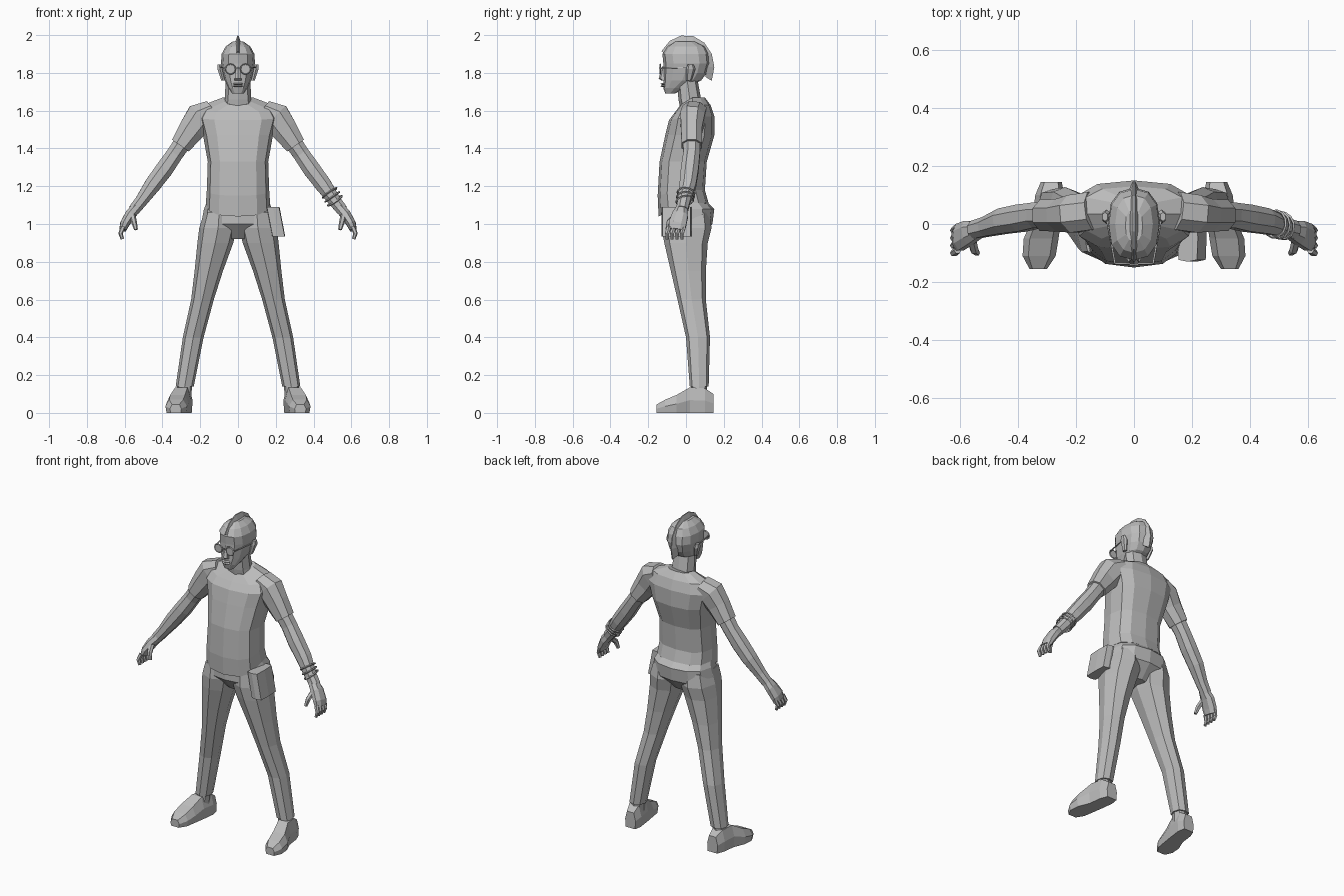
import bpy, bmesh, math
from mathutils import Vector

cube = bpy.data.objects.get("Cube")
if cube:
    bpy.data.objects.remove(cube, do_unlink=True)

COLOUR = (.5, .5, .5, 1)
grey = bpy.data.materials.new("plain grey")
grey.use_nodes = True
grey.diffuse_color = COLOUR
grey.node_tree.nodes["Principled BSDF"].inputs["Base Color"].default_value = COLOUR

DEPTH_AXIS = Vector((0, 1, 0))
UP_AXIS = Vector((0, 0, 1))


def skin(name, rings, wrap=False, side=1):
    """Join rings of points into a closed faceted part; side -1 mirrors it."""
    bm = bmesh.new()
    rows = [[bm.verts.new((x * side, y, z)) for x, y, z in ring] for ring in rings]
    pairs = list(zip(rows, rows[1:]))
    if wrap:
        pairs.append((rows[-1], rows[0]))
    else:
        bm.faces.new(rows[0])
        bm.faces.new(rows[-1])
    for lower, upper in pairs:
        for i in range(len(lower)):
            bm.faces.new((lower[i - 1], lower[i], upper[i], upper[i - 1]))
    bmesh.ops.recalc_face_normals(bm, faces=bm.faces)
    mesh = bpy.data.meshes.new(name)
    bm.to_mesh(mesh)
    bm.free()
    mesh.materials.append(grey)
    part = bpy.data.objects.new(name, mesh)
    bpy.context.collection.objects.link(part)


def outline(count, power, offset=0):
    """Unit outline between a circle and a square, starting at the front."""
    points = []
    for i in range(count):
        angle = math.tau * (i + offset) / count - math.pi / 2
        c, s = math.cos(angle), math.sin(angle)
        points.append((math.copysign(abs(c) ** (2 / power), c),
                       math.copysign(abs(s) ** (2 / power), s)))
    return points


def level(z, half, front, back, x=0, dip=0):
    """One horizontal section; dip lowers its front edge."""
    return z, half, front, back, x, dip


def stack(name, levels, sides=8, power=2.4, side=1):
    """Part made of horizontal sections."""
    rings = []
    for z, half, front, back, x, dip in levels:
        middle, reach = (front + back) / 2, (back - front) / 2
        rings.append([(x + c * half, middle + s * reach, z - dip * max(0, -s))
                      for c, s in outline(sides, power)])
    skin(name, rings, side=side)


def joint(x, y, z, wide, deep=None):
    """One section of a limb: its centre and two radii."""
    return Vector((x, y, z)), wide, deep or wide


def limb(name, joints, sides=8, side=1):
    """Part made of sections square to a path."""
    rings = []
    for k, (centre, wide, deep) in enumerate(joints):
        before = joints[max(k - 1, 0)][0]
        after = joints[min(k + 1, len(joints) - 1)][0]
        along = (after - before).normalized()
        across = along.cross(DEPTH_AXIS).normalized()
        depth = across.cross(along)
        rings.append([centre + across * c * wide + depth * s * deep
                      for c, s in outline(sides, 2.2, .5)])
    skin(name, rings, side=side)


def circle(centre, axis, radius, count=12):
    across = axis.cross(UP_AXIS).normalized()
    other = axis.cross(across).normalized()
    return [centre + (across * c + other * s) * radius for c, s in outline(count, 2)]


def hoop(name, centre, axis, radius, thick, side=1):
    """Thin ring with a diamond section."""
    step = axis.normalized() * thick
    skin(name, [circle(centre, axis, radius + thick),
                circle(centre + step, axis, radius),
                circle(centre, axis, radius - thick),
                circle(centre - step, axis, radius)], wrap=True, side=side)


# Shirt and seat of the trousers
stack("shirt", [
    level(z=1.11, half=.17, front=-.145, back=.12, dip=.07),
    level(z=1.18, half=.165, front=-.15, back=.1, dip=.03),
    level(z=1.33, half=.16, front=-.14, back=.11),
    level(z=1.47, half=.185, front=-.11, back=.15),
    level(z=1.57, half=.21, front=-.09, back=.15, dip=.02),
    level(z=1.63, half=.185, front=-.06, back=.13, dip=.04),
    level(z=1.67, half=.08, front=-.03, back=.1, dip=.04)], sides=12, power=2.7)
stack("trouser_seat", [
    level(z=1.13, half=.16, front=-.12, back=.1),
    level(z=1.08, half=.18, front=-.13, back=.15),
    level(z=1, half=.195, front=-.13, back=.14),
    level(z=.92, half=.05, front=-.06, back=.07)], sides=12)

# Neck and head
stack("neck", [
    level(z=1.61, half=.08, front=-.03, back=.09),
    level(z=1.66, half=.07, front=-.04, back=.08),
    level(z=1.77, half=.065, front=-.05, back=.06)])
stack("head", [
    level(z=1.69, half=.03, front=-.11, back=-.06),
    level(z=1.72, half=.05, front=-.12, back=0),
    level(z=1.76, half=.07, front=-.12, back=.08),
    level(z=1.8, half=.08, front=-.12, back=.11),
    level(z=1.85, half=.09, front=-.12, back=.125),
    level(z=1.9, half=.087, front=-.125, back=.12),
    level(z=1.94, half=.065, front=-.1, back=.1),
    level(z=1.965, half=.03, front=-.06, back=.05)], sides=12)

# Crest of hair: a thin wedge swept over the skull
crest_rings = []
for i in range(8):
    angle = math.radians(150 - 25 * i)
    y, rise = .15 * -math.cos(math.pi - angle), .17 * math.sin(angle)
    root = 1.83 + rise * .7
    crest_rings.append([(-.02, y * .75, root), (.02, y * .75, root),
                        (.003, y, 1.83 + rise), (-.003, y, 1.83 + rise)])
skin("hair_crest", crest_rings)

# Nose, lips and glasses bridge
stack("nose", [
    level(z=1.76, half=.02, front=-.13, back=-.1),
    level(z=1.77, half=.02, front=-.145, back=-.1),
    level(z=1.835, half=.01, front=-.125, back=-.1)], sides=6)
for name, z in (("upper_lip", 1.742), ("lower_lip", 1.73)):
    stack(name, [level(z=z + lift, half=.02 + puff, front=-.128 - puff, back=-.1)
                 for lift, puff in ((-.005, 0), (0, .007), (.005, 0))])
limb("glasses_bridge", [joint(x=x, y=-.14, z=1.825, wide=.004) for x in (-.015, .015)], sides=4)

for side, word in ((1, "left"), (-1, "right")):
    # Glasses and ears
    eye = Vector((.04, -.137, 1.82))
    hoop(word + "_glasses_rim", eye, DEPTH_AXIS, radius=.026, thick=.004, side=side)
    skin(word + "_lens", [circle(eye + DEPTH_AXIS * shift, DEPTH_AXIS, .026)
                          for shift in (-.002, .002)], side=side)
    limb(word + "_glasses_arm", [
        joint(x=.066, y=-.136, z=1.825, wide=.004),
        joint(x=.094, y=.02, z=1.83, wide=.004)], sides=4, side=side)
    stack(word + "_ear", [
        level(z=1.76, half=.01, front=0, back=.03, x=.08),
        level(z=1.82, half=.015, front=0, back=.05, x=.095),
        level(z=1.845, half=.01, front=.01, back=.04, x=.1)], sides=6, side=side)

    # Sleeve and arm
    limb(word + "_sleeve", [
        joint(x=.14, y=.045, z=1.6, wide=.06, deep=.07),
        joint(x=.2, y=.035, z=1.565, wide=.085, deep=.07),
        joint(x=.245, y=.03, z=1.5, wide=.075, deep=.06),
        joint(x=.305, y=.03, z=1.415, wide=.058)], side=side)
    limb(word + "_arm", [
        joint(x=.28, y=.03, z=1.45, wide=.05),
        joint(x=.335, y=.03, z=1.37, wide=.047),
        joint(x=.39, y=.02, z=1.29, wide=.05),
        joint(x=.45, y=.01, z=1.21, wide=.047),
        joint(x=.51, y=-.01, z=1.125, wide=.036),
        joint(x=.55, y=-.02, z=1.075, wide=.033)], side=side)

    # Hand
    limb(word + "_palm", [
        joint(x=.535, y=-.02, z=1.09, wide=.03),
        joint(x=.57, y=-.03, z=1.05, wide=.03, deep=.045),
        joint(x=.6, y=-.045, z=1, wide=.026, deep=.05),
        joint(x=.61, y=-.05, z=.97, wide=.02, deep=.045)], side=side)
    for k, finger in enumerate(("index", "middle", "ring", "little")):
        y = -.09 + k * .026
        limb(f"{word}_{finger}_finger", [
            joint(x=.608, y=y, z=.985, wide=.013),
            joint(x=.622, y=y - .01, z=.95, wide=.012),
            joint(x=.612, y=y - .01, z=.92, wide=.009)], sides=6, side=side)
    limb(word + "_thumb", [
        joint(x=.56, y=-.05, z=1.05, wide=.016),
        joint(x=.55, y=-.09, z=1.01, wide=.015),
        joint(x=.54, y=-.1, z=.97, wide=.01)], sides=6, side=side)

    # Trouser leg
    stack(word + "_trouser_leg", [
        level(z=1.06, half=.08, front=-.125, back=.125, x=.1),
        level(z=.98, half=.1, front=-.13, back=.135, x=.105),
        level(z=.9, half=.095, front=-.115, back=.115, x=.12),
        level(z=.75, half=.075, front=-.08, back=.105, x=.155),
        level(z=.6, half=.06, front=-.045, back=.105, x=.188),
        level(z=.4, half=.055, front=0, back=.127, x=.237),
        level(z=.14, half=.048, front=.02, back=.12, x=.282)], side=side)

    # Ankle, and a shoe built from heel to toe
    stack(word + "_ankle", [
        level(z=.08, half=.04, front=.02, back=.11, x=.288),
        level(z=.18, half=.04, front=.03, back=.11, x=.28)], side=side)
    shoe_rings = []
    for y, x, half, top in ((.145, .285, .036, .1), (.1, .29, .05, .13), (.02, .3, .05, .135),
                            (-.05, .32, .06, .095), (-.11, .327, .057, .07), (-.155, .33, .03, .045)):
        shoe_rings.append([(x + half * reach, y, top * lift) for reach, lift in
                           ((-.9, 0), (-1, .5), (-.65, 1), (.65, 1), (1, .5), (.9, 0))])
    skin(word + "_shoe", shoe_rings, side=side)

# Bracelets on the left wrist
for k in range(3):
    hoop(f"bracelet_{k + 1}", Vector((.485, 0, 1.165)) + Vector((.014, -.003, -.021)) * k,
         Vector((.55, -.1 + k * .12, -.8)), radius=.046, thick=.005)

# Flat pouch hanging from the left hip
stack("belt_pouch", [
    level(z=.935, half=.035, front=-.13, back=.03, x=.215),
    level(z=1.09, half=.035, front=-.13, back=.03, x=.185)], power=8)
